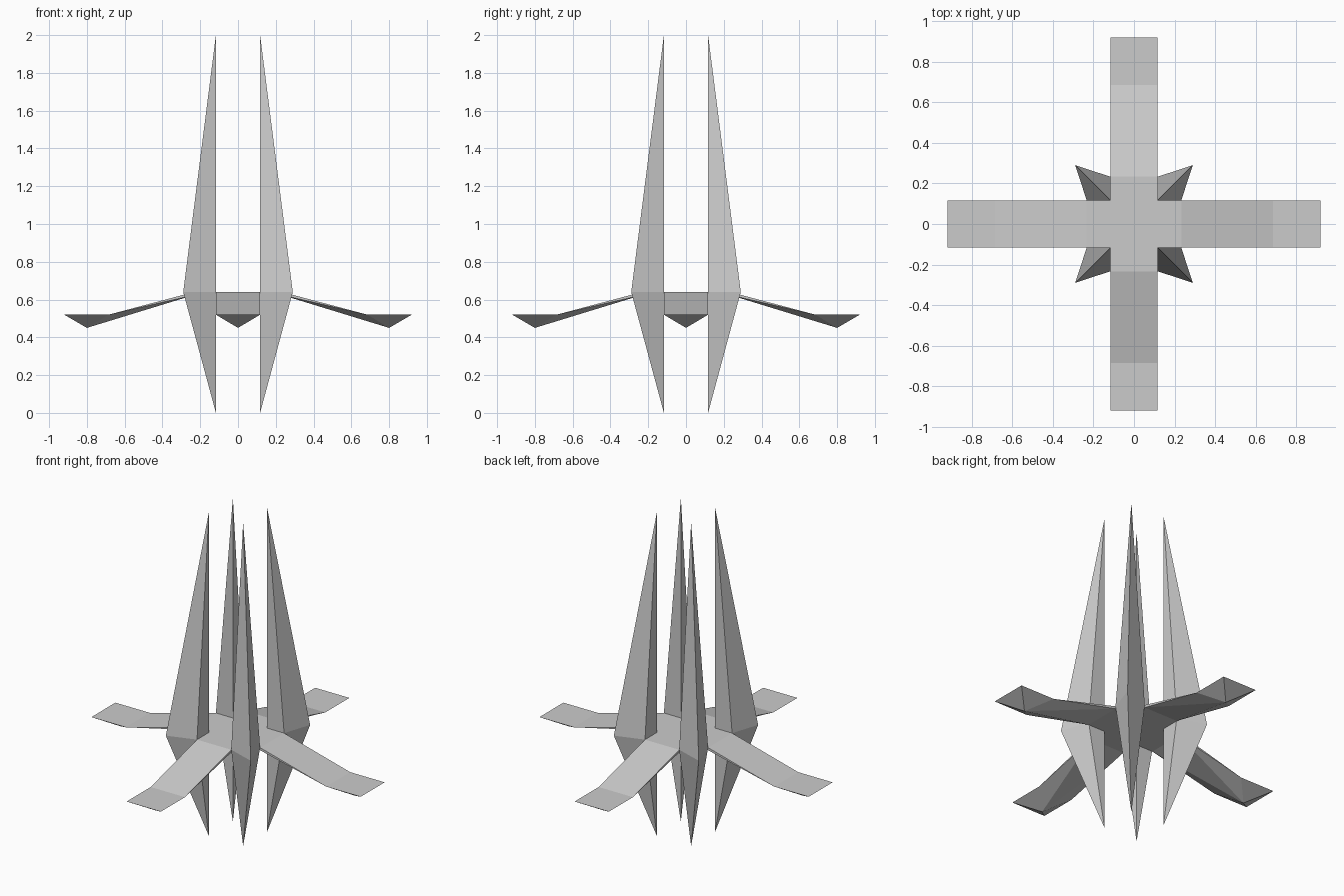
import bpy, bmesh
from mathutils import Matrix
from math import pi

if "Cube" in bpy.data.objects:
    bpy.data.objects.remove(bpy.data.objects["Cube"])

W = 0.117    # half width of arms, also the spike spine position
J = 0.233    # where an arm leaves the hub
TOP, LOW = 0.64, 0.624


def build(name, verts, faces, turn=0):
    bm = bmesh.new()
    vs = [bm.verts.new(v) for v in verts]
    for f in faces:
        bm.faces.new([vs[i] for i in f])
    bmesh.ops.recalc_face_normals(bm, faces=bm.faces)
    bm.transform(Matrix.Rotation(turn * pi / 2, 4, 'Z'))
    me = bpy.data.meshes.new(name)
    bm.to_mesh(me)
    bm.free()
    ob = bpy.data.objects.new(name, me)
    bpy.context.collection.objects.link(ob)
    return ob


# tall corner spike: vertical spine, widest at hub height
spike_v = [(W, W, 2), (W, W, 0), (J, W, TOP), (0.29, 0.29, TOP), (W, J, TOP)]
spike_f = [(0, 2, 3), (0, 3, 4), (1, 3, 2), (1, 4, 3), (0, 1, 2), (0, 4, 1)]

# drooping arm with flat foot pad and keel point underneath
arm_v = [(J, -W, TOP), (J, W, TOP), (0.685, -W, 0.52), (0.685, W, 0.52),
         (0.92, -W, 0.52), (0.92, W, 0.52), (0.80, 0, 0.45),
         (J, -W, LOW), (J, W, LOW)]
arm_f = [(0, 2, 3, 1), (2, 4, 5, 3), (4, 6, 5), (2, 6, 4), (3, 5, 6),
         (7, 6, 2), (8, 3, 6), (7, 8, 6), (0, 7, 2), (1, 3, 8), (0, 1, 8, 7)]

for k in range(4):
    build(f"spike_{k + 1}", spike_v, spike_f, k)
    build(f"arm_{k + 1}", arm_v, arm_f, k)

# thin cross-shaped hub joining the arms
outline = [(J, -W), (J, W), (W, W), (W, J), (-W, J), (-W, W),
           (-J, W), (-J, -W), (-W, -W), (-W, -J), (W, -J), (W, -W)]
n = len(outline)
hub_v = [(x, y, z) for z in (LOW, TOP) for x, y in outline]
hub_f = [tuple(range(n)), tuple(range(n, 2 * n))]
hub_f += [(i, (i + 1) % n, (i + 1) % n + n, i + n) for i in range(n)]
build("hub", hub_v, hub_f)
